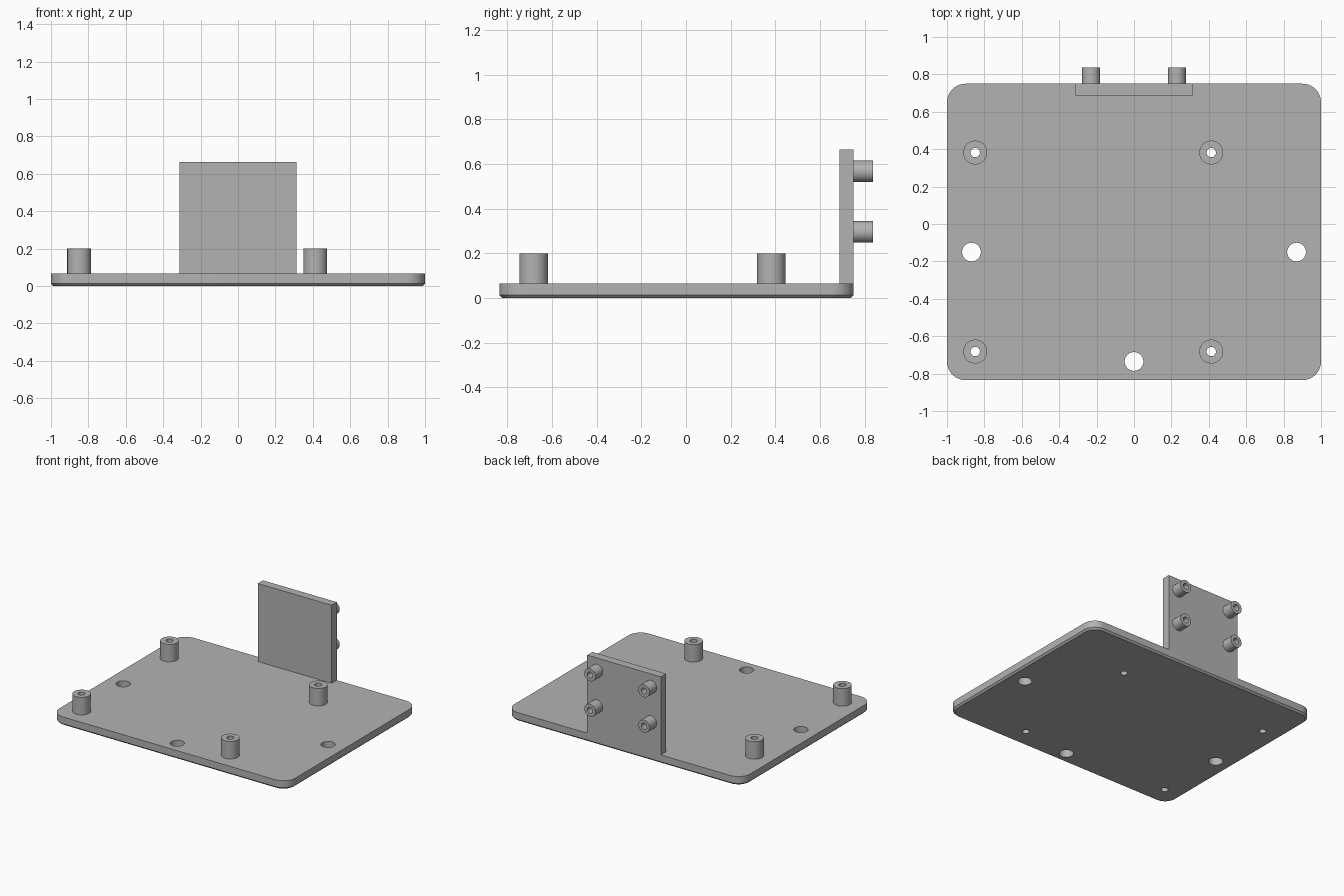
import bpy
import bmesh
from math import sin, cos, pi
from mathutils import Matrix, Vector

if "Cube" in bpy.data.objects:
    bpy.data.objects.remove(bpy.data.objects["Cube"])

grey = bpy.data.materials.new("plain grey")
grey.use_nodes = True
grey.diffuse_color = (0.45, 0.45, 0.45, 1)
grey.node_tree.nodes["Principled BSDF"].inputs["Base Color"].default_value = (0.45, 0.45, 0.45, 1)

SEGMENTS = 48
BACK, FRONT = 0.75, -0.835      # plate extent in y
PLATE_TOP, CHAMFER = 0.066, 0.013
PANEL_TOP = 0.664
BOSS_HOLE = 0.025


def make_object(name, bm):
    bmesh.ops.recalc_face_normals(bm, faces=bm.faces[:])
    mesh = bpy.data.meshes.new(name)
    bm.to_mesh(mesh)
    bm.free()
    mesh.materials.append(grey)
    obj = bpy.data.objects.new(name, mesh)
    bpy.context.collection.objects.link(obj)
    return obj


def shade(obj):
    bpy.ops.object.select_all(action='DESELECT')
    obj.select_set(True)
    bpy.context.view_layer.objects.active = obj
    bpy.ops.object.shade_smooth_by_angle(angle=pi / 6)


def rounded_rect(inset, z, radius=0.1, steps=10):
    """Counter-clockwise outline of the plate, shrunk by inset."""
    mid, half = (BACK + FRONT) / 2, (BACK - FRONT) / 2
    points = []
    for quarter, (sx, sy) in enumerate([(1, 1), (-1, 1), (-1, -1), (1, -1)]):
        for i in range(steps + 1):
            a = (quarter + i / steps) * pi / 2
            r = radius - inset
            points.append((sx * (1 - radius) + r * cos(a),
                           mid + sy * (half - radius) + r * sin(a), z))
    return points


def tube(name, base, axis, length, outer, inner):
    """Hollow boss standing on base and pointing along axis."""
    bm = bmesh.new()
    rings = []
    for r, h in [(outer, 0), (outer, length), (inner, length), (inner, 0)]:
        rings.append([bm.verts.new((r * cos(2 * pi * i / SEGMENTS), r * sin(2 * pi * i / SEGMENTS), h))
                      for i in range(SEGMENTS)])
    for k in range(4):
        a, b = rings[k], rings[(k + 1) % 4]
        for i in range(SEGMENTS):
            j = (i + 1) % SEGMENTS
            bm.faces.new((a[i], a[j], b[j], b[i]))
    turn = Vector((0, 0, 1)).rotation_difference(Vector(axis)).to_matrix().to_4x4()
    bm.transform(Matrix.Translation(base) @ turn)
    shade(make_object(name, bm))


# Base plate with rounded corners and a chamfered lower edge
bm = bmesh.new()
loops = [[bm.verts.new(p) for p in rounded_rect(inset, z)]
         for inset, z in [(CHAMFER, 0), (0, CHAMFER), (0, PLATE_TOP)]]
count = len(loops[0])
for low, high in zip(loops, loops[1:]):
    for i in range(count):
        j = (i + 1) % count
        bm.faces.new((low[i], low[j], high[j], high[i]))
bm.faces.new(loops[0][::-1])
bm.faces.new(loops[-1])
plate = make_object("base_plate", bm)

# Through holes: three mounting holes and one under each standoff
standoffs = [(x, y) for x in (-0.849, 0.413) for y in (0.382, -0.682)]
holes = [(x, y, 0.05) for x, y in [(-0.869, -0.15), (0.869, -0.15), (0, -0.735)]]
holes += [(x, y, BOSS_HOLE) for x, y in standoffs]
bm = bmesh.new()
for x, y, r in holes:
    bmesh.ops.create_cone(bm, cap_ends=True, segments=SEGMENTS, radius1=r, radius2=r,
                          depth=0.4, matrix=Matrix.Translation((x, y, 0)))
cutter = make_object("hole_cutter", bm)
cutter.hide_render = True
cut = plate.modifiers.new("holes", 'BOOLEAN')
cut.operation = 'DIFFERENCE'
cut.solver = 'EXACT'
cut.object = cutter
bpy.context.view_layer.objects.active = plate
bpy.ops.object.modifier_apply(modifier=cut.name)
bpy.data.objects.remove(cutter)
shade(plate)

# Standoffs on the plate
for n, (x, y) in enumerate(standoffs, 1):
    tube(f"standoff_{n}", (x, y, PLATE_TOP), (0, 0, 1), 0.134, 0.064, BOSS_HOLE)

# Upright panel, flush with the back edge
bm = bmesh.new()
bmesh.ops.create_cube(bm, size=1)
depth, height = 0.063, PANEL_TOP - CHAMFER
bm.transform(Matrix.Translation((0, BACK - depth / 2, CHAMFER + height / 2))
             @ Matrix.Diagonal((0.625, depth, height, 1)))
make_object("upright_panel", bm)

# Four hollow pegs on the back of the panel
for side, x in (("right", -0.229), ("left", 0.229)):
    for level, z in (("lower", 0.296), ("upper", 0.567)):
        tube(f"peg_{level}_{side}", (x, BACK, z), (0, 1, 0), 0.086, 0.048, 0.023)
